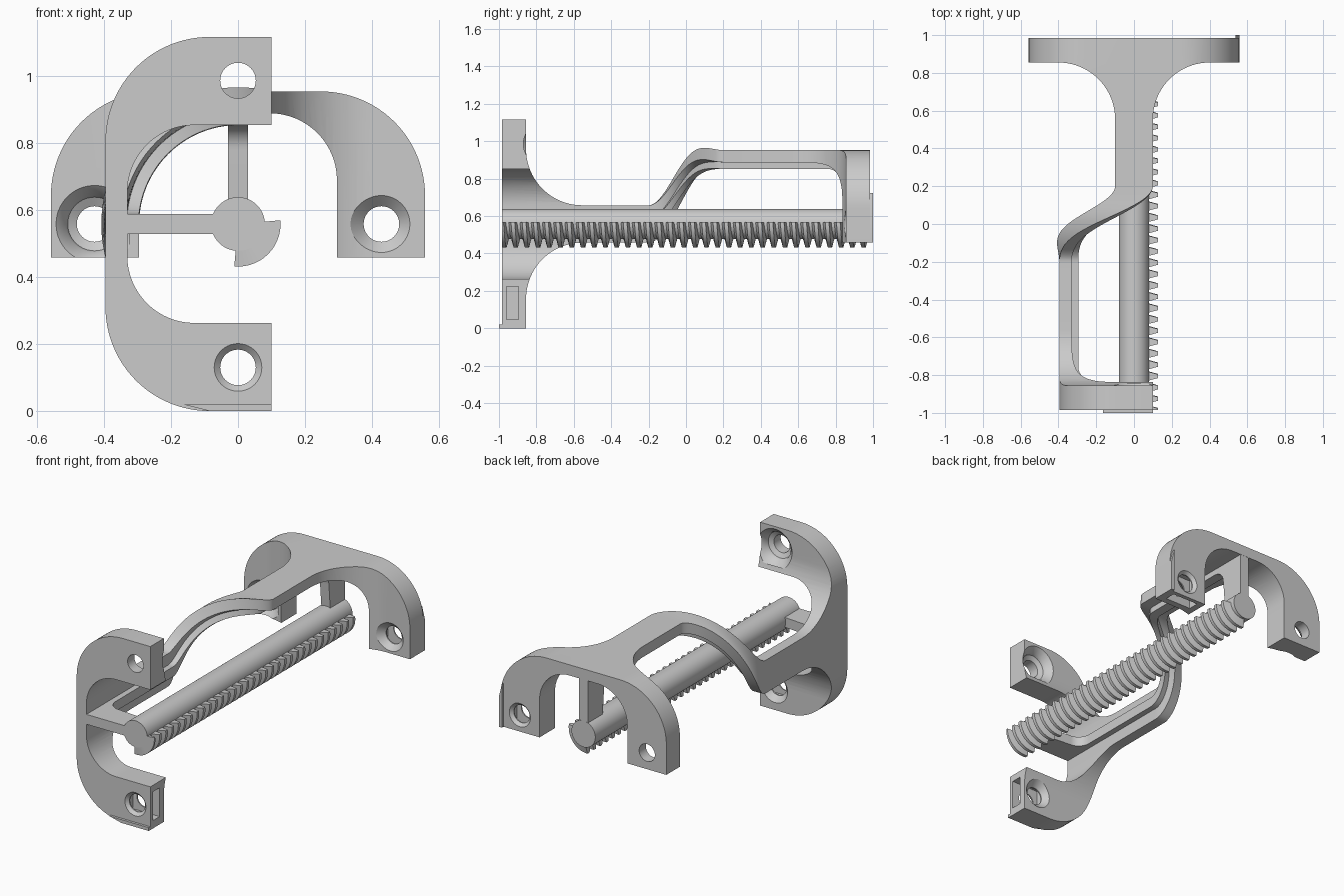
import bpy, bmesh, math
from mathutils import Matrix, Vector

cube = bpy.data.objects.get("Cube")
if cube:
    bpy.data.objects.remove(cube, do_unlink=True)

AXIS_Z = 0.5575        # height of the rod axis
HALF = 0.5575          # half span of each end bracket
GREY = (0.6, 0.6, 0.6, 1.0)

mat = bpy.data.materials.new("grey_plastic")
mat.use_nodes = True
mat.diffuse_color = GREY
mat.node_tree.nodes["Principled BSDF"].inputs["Base Color"].default_value = GREY


def sweep(name, rings):
    """Skin a list of equal closed cross-sections and cap both ends."""
    bm = bmesh.new()
    rows = [[bm.verts.new(p) for p in ring] for ring in rings]
    n = len(rows[0])
    for a, b in zip(rows, rows[1:]):
        for i in range(n):
            j = (i + 1) % n
            bm.faces.new((a[i], a[j], b[j], b[i]))
    bm.faces.new(rows[0])
    bm.faces.new(rows[-1])
    bmesh.ops.recalc_face_normals(bm, faces=bm.faces)
    mesh = bpy.data.meshes.new(name)
    bm.to_mesh(mesh)
    bm.free()
    mesh.materials.append(mat)
    obj = bpy.data.objects.new(name, mesh)
    bpy.context.scene.collection.objects.link(obj)
    return obj


def prism(name, pts, lo, hi, axis):
    """Extrude a 2D outline along one axis."""
    def place(p, h):
        c = list(p)
        c.insert("xyz".index(axis), h)
        return c
    return sweep(name, [[place(p, h) for p in pts] for h in (lo, hi)])


def arc(cx, cy, r, start, end, steps=16):
    return [(cx + r * math.cos(math.radians(start + (end - start) * i / steps)),
             cy + r * math.sin(math.radians(start + (end - start) * i / steps)))
            for i in range(steps + 1)]


def mirrored(half):
    """Complete a right-hand half outline with its left-hand reflection."""
    return half + [(-x, y) for x, y in reversed(half)]


def lathe(name, u, profile, steps=40):
    """Round solid along y, from (radius, y) pairs."""
    return sweep(name, [[(u + r * math.cos(i * math.tau / steps), y,
                          r * math.sin(i * math.tau / steps))
                         for i in range(steps)] for r, y in profile])


def boolean(obj, cutter, operation):
    mod = obj.modifiers.new("cut", 'BOOLEAN')
    mod.object, mod.operation, mod.solver = cutter, operation, 'EXACT'
    deps = bpy.context.evaluated_depsgraph_get()
    mesh = bpy.data.meshes.new_from_object(obj.evaluated_get(deps))
    obj.modifiers.clear()
    obj.data = mesh
    bpy.data.objects.remove(cutter, do_unlink=True)


def finish(obj, matrix):
    obj.data.transform(matrix)
    bpy.ops.object.select_all(action='DESELECT')
    bpy.context.view_layer.objects.active = obj
    obj.select_set(True)
    bpy.ops.object.shade_smooth_by_angle(angle=math.radians(32))


RAISE = Matrix.Translation((0, 0, AXIS_Z))
TURN = Matrix(((0, 0, -1, 0), (0, -1, 0, 0), (-1, 0, 0, 0), (0, 0, 0, 1)))


def end_bracket(side, matrix):
    # Arch outline, cut to a plate that flares out of a narrow strap
    inner = arc(0.095, 0.13, 0.2, 90, 0) + [(0.295, -0.1)]
    outer = [(HALF, -0.1)] + arc(HALF - 0.31, 0.085, 0.31, 0, 90, 24)
    arch = prism(side + "_arch", mirrored(inner + outer), 0.1, 1.1, 'y')
    flare = mirrored([(0.1, 0.2)] + arc(0.4, 0.555, 0.3, 180, 90, 20)
                     + [(0.65, 0.855), (0.65, 0.985)])
    boolean(arch, prism("flare_cutter", flare, -0.5, 0.6, 'z'), 'INTERSECT')

    # Screw holes, socket and nut slot
    boolean(arch, lathe("socket_cutter", -0.4275,
                        [(0.125, 0.845), (0.115, 0.855), (0.085, 0.885),
                         (0.08, 0.905), (0.053, 0.92), (0.053, 1.0)]), 'DIFFERENCE')
    boolean(arch, lathe("screw_cutter", 0.4275,
                        [(0.095, 0.845), (0.085, 0.855), (0.053, 0.887),
                         (0.053, 0.967), (0.071, 0.985), (0.081, 0.995)]), 'DIFFERENCE')
    slot = [(0.335, -0.12), (0.51, -0.12), (0.51, 0.08), (0.335, 0.08)]
    boolean(arch, prism("slot_cutter", slot, 0.895, 0.96, 'y'), 'DIFFERENCE')
    finish(arch, matrix)

    # Thin lip on the outer face beside the nut slot
    lip = [(HALF - 0.02, -0.1), (HALF, -0.1), (HALF, 0.085), (HALF - 0.02, 0.165)]
    finish(prism(side + "_lip", lip, 0.95, 1.0, 'y'), matrix)

    # Central rib with the post that holds the rod
    web = ([(0.2, 0.36), (0.2, 0.295)] + arc(0.755, 0.22, 0.075, 90, 0, 10)
           + [(0.845, 0.05), (0.984, 0.05), (0.984, 0.36)])
    finish(prism(side + "_rib", web, -0.03, 0.03, 'x'), matrix)


end_bracket("rear", RAISE)
end_bracket("front", RAISE @ TURN)

# Twisted strap with a rib, a quarter turn from the top to the side
section = mirrored([(0.03, 0.295), (0.03, 0.33), (0.1, 0.33), (0.1, 0.395)])
rings = []
for i in range(41):
    t = i / 40
    turn = Matrix.Rotation(-math.pi / 2 * (1 - t * t * (3 - 2 * t)), 3, 'Y')
    y = -0.2 + 0.4 * t
    rings.append([turn @ Vector((u, 0, v)) + Vector((0, y, 0)) for u, v in section])
finish(sweep("twisted_strap", rings), RAISE)

# Smooth central rod
finish(lathe("rod", 0, [(0.08, -0.985), (0.08, 0.985)], 48), RAISE)

# Partial screw thread on the lower outer quarter of the rod, trimmed at the front
PITCH = 0.06
profile = [(0.07, -0.025), (0.127, -0.01), (0.127, 0.01), (0.07, 0.025)]
for k in range(33):
    rings = []
    for i in range(15):
        a = math.radians(-95 + 100 * i / 14)
        y = 0.95 - k * PITCH - PITCH * (a + math.pi / 2) / math.tau
        rings.append([(r * math.cos(a), max(y + w, -0.985), r * math.sin(a))
                      for r, w in profile])
    finish(sweep("thread_tooth_%02d" % (k + 1), rings), RAISE)
